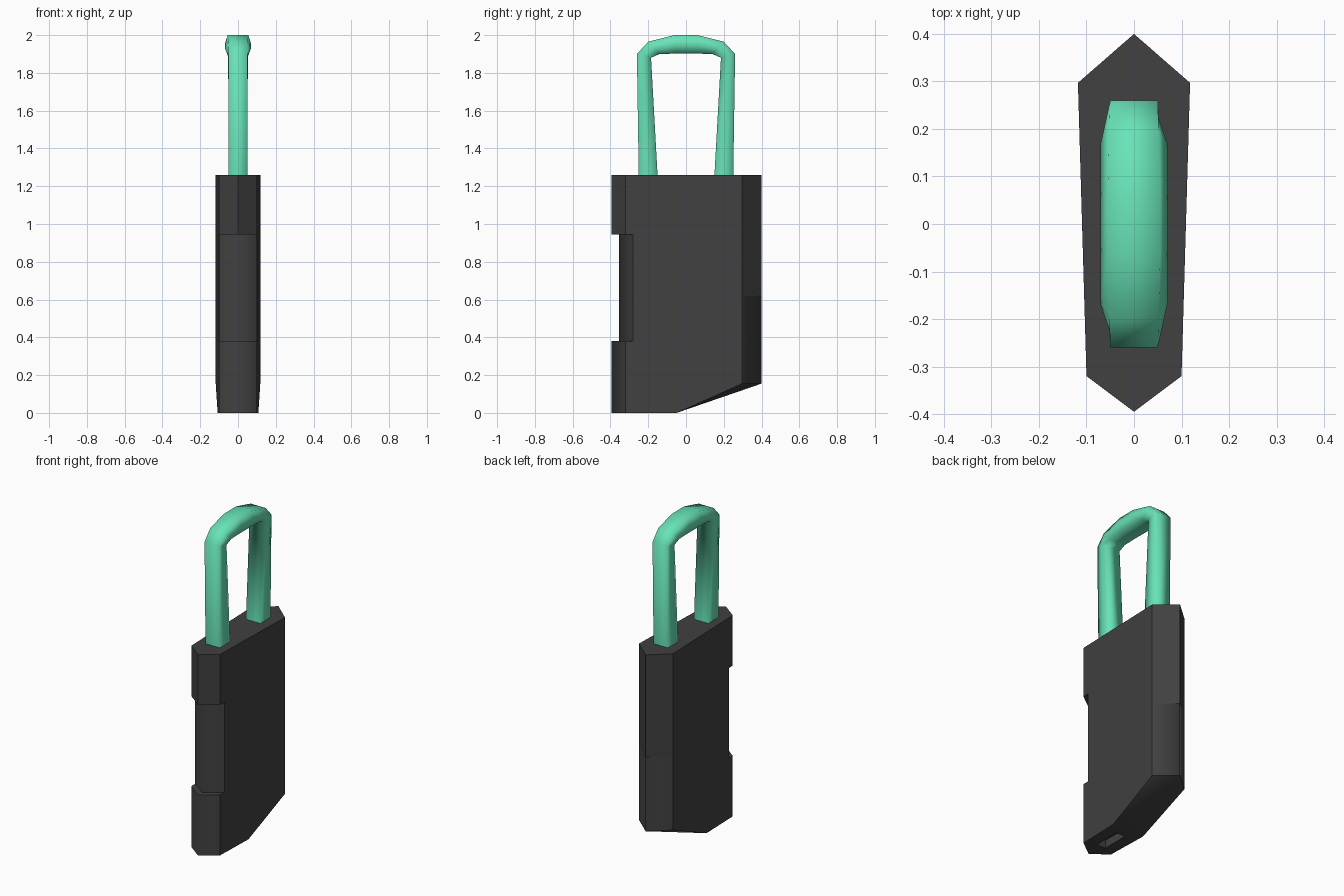
import bpy, bmesh, math

old = bpy.data.objects.get("Cube")
if old:
    bpy.data.objects.remove(old, do_unlink=True)


def material(name, colour):
    mat = bpy.data.materials.new(name)
    mat.use_nodes = True
    mat.diffuse_color = colour
    bsdf = mat.node_tree.nodes["Principled BSDF"]
    bsdf.inputs["Base Color"].default_value = colour
    bsdf.inputs["Roughness"].default_value = 0.7
    return mat


def finish(bm, name, mat):
    bmesh.ops.recalc_face_normals(bm, faces=bm.faces[:])
    mesh = bpy.data.meshes.new(name)
    bm.to_mesh(mesh)
    bm.free()
    obj = bpy.data.objects.new(name, mesh)
    bpy.context.collection.objects.link(obj)
    if mat:
        mesh.materials.append(mat)
    return obj


def loft(bm, rings):
    """Join neighbouring closed rings of vertices with quads."""
    rows = [[bm.verts.new(p) for p in ring] for ring in rings]
    for low, high in zip(rows, rows[1:]):
        for i in range(len(low)):
            j = (i + 1) % len(low)
            bm.faces.new((low[i], low[j], high[j], high[i]))
    return rows


charcoal = material("charcoal", (0.052, 0.052, 0.052, 1))
mint = material("mint green", (0.138, 0.77, 0.47, 1))

# Body: six-sided plan, stacked upwards, with a shallow notch in the front edge
FRONT, BACK = -0.395, 0.4
NOTCH_LOW, BACK_SPLIT, NOTCH_HIGH, TOP = 0.38, 0.62, 0.945, 1.26
RAMP = 0.155


def body_ring(z, notched=False, ramp=None):
    corner = -0.28 if notched else -0.32
    half = []
    for y in (corner, -0.28, -0.05, 0.297):
        x = 0.1 + 0.018 * (y + 0.32) / 0.617
        half.append((x, y, ramp if ramp and y > 0 else z))
    tip = (0, FRONT + (0.04 if notched else 0), z)
    back = (0, BACK, ramp or z)
    return [tip] + half + [back] + [(-x, y, h) for x, y, h in reversed(half)]


bm = bmesh.new()
rows = loft(bm, [
    body_ring(0, ramp=RAMP),
    body_ring(NOTCH_LOW),
    body_ring(NOTCH_LOW, True),
    body_ring(BACK_SPLIT, True),
    body_ring(NOTCH_HIGH, True),
    body_ring(NOTCH_HIGH),
    body_ring(TOP),
])
bm.faces.new(rows[-1])
# Flat foot, then a faceted ramp rising to the back edge
base = rows[0]
bm.faces.new(base[:4] + base[7:])
bm.faces.new((base[3], base[5], base[7]))
bm.faces.new((base[3], base[4], base[5]))
bm.faces.new((base[5], base[6], base[7]))
bmesh.ops.remove_doubles(bm, verts=bm.verts[:], dist=0.0005)
bmesh.ops.recalc_face_normals(bm, faces=bm.faces[:])

# Crisp edges, except the lower stretches of the front and back ridges
for face in bm.faces:
    face.smooth = True
for edge in bm.edges:
    a, b = (v.co for v in edge.verts)
    edge.smooth = edge.calc_face_angle(0) < math.radians(35)
    if abs(a.x) + abs(b.x) < 0.001 and abs(a.z - b.z) > 0.01:
        limit = BACK_SPLIT if a.y > 0 else NOTCH_HIGH
        edge.smooth = max(a.z, b.z) < limit + 0.01
    if min(a.y, b.y) > 0.2 and abs(a.z - BACK_SPLIT) + abs(b.z - BACK_SPLIT) < 0.01:
        edge.smooth = False
body = finish(bm, "lock_body", charcoal)

# Key slot sunk into the foot
bm = bmesh.new()
bmesh.ops.create_cube(bm, size=1)
bmesh.ops.scale(bm, vec=(0.06, 0.17, 0.1), verts=bm.verts[:])
cutter = finish(bm, "key_slot_cutter", None)
cutter.location = (0, -0.2, 0)
cutter.hide_render = True
slot = body.modifiers.new("key_slot", "BOOLEAN")
slot.operation = "DIFFERENCE"
slot.solver = "EXACT"
slot.object = cutter
bpy.context.view_layer.objects.active = body
bpy.ops.object.modifier_apply(modifier=slot.name)
bpy.data.objects.remove(cutter, do_unlink=True)

# Shackle: outer and inner outline in (y, z), half widths outer, middle, inner
half = [
    ((-0.25, 1.25), (-0.15, 1.25), (0.05, 0.05, 0.05)),
    ((-0.26, 1.9), (-0.185, 1.88), (0.05, 0.052, 0.05)),
    ((-0.2, 1.965), (-0.14, 1.9), (0.052, 0.07, 0.05)),
    ((-0.06, 2.0), (-0.06, 1.902), (0.055, 0.07, 0.05)),
]
stations = half + [((-o[0], o[1]), (-i[0], i[1]), w) for o, i, w in reversed(half)]
rings = []
for outer, inner, widths in stations:
    middle = ((outer[0] + inner[0]) / 2, (outer[1] + inner[1]) / 2)
    side = [(w, *p) for w, p in zip(widths, (outer, middle, inner))]
    rings.append(side + [(-x, y, z) for x, y, z in reversed(side)])
bm = bmesh.new()
loft(bm, rings)
for face in bm.faces:
    face.smooth = True
finish(bm, "shackle", mint)
